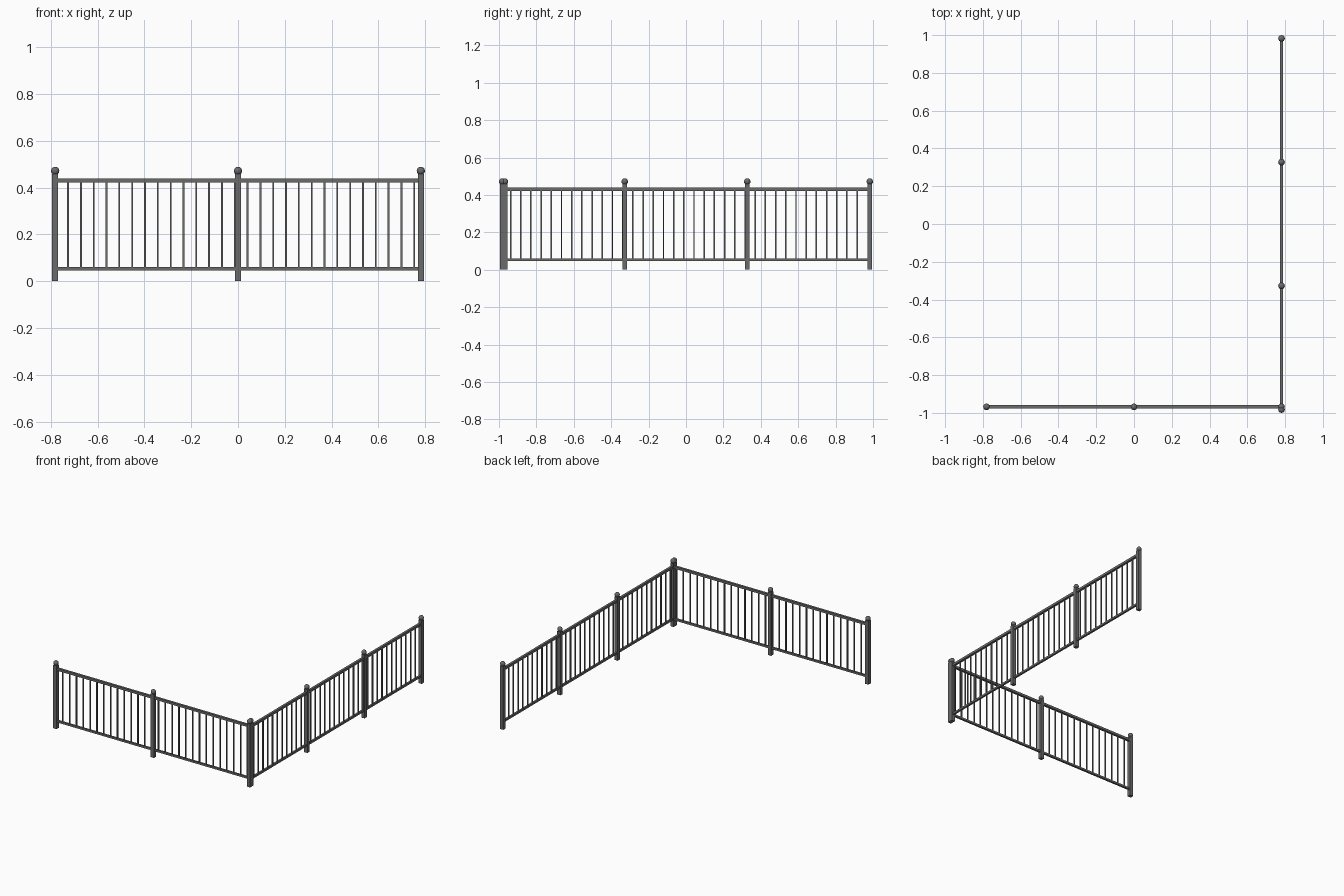
import bpy
import bmesh
import math
from mathutils import Matrix, Vector

if "Cube" in bpy.data.objects:
    bpy.data.objects.remove(bpy.data.objects["Cube"], do_unlink=True)

# Single painted-metal colour
metal = bpy.data.materials.new("dark_grey_metal")
metal.use_nodes = True
grey = (0.15, 0.147, 0.15, 1)
metal.diffuse_color = grey
metal.node_tree.nodes["Principled BSDF"].inputs["Base Color"].default_value = grey

POST_W, POST_TOP = 0.026, 0.458
BALL_R, BALL_Z = 0.0175, 0.4715
BAR_W = 0.0075
TOP_RAIL, BOTTOM_RAIL = (0.422, 0.439), (0.046, 0.06)


def add_box(bm, low, high):
    low, high = Vector(low), Vector(high)
    bmesh.ops.create_cube(bm, size=1, matrix=Matrix.Translation((low + high) / 2)
                          @ Matrix.Diagonal((*(high - low), 1)))


def finish(bm, name, to_world, smooth=False):
    bm.transform(to_world)
    mesh = bpy.data.meshes.new(name)
    bm.to_mesh(mesh)
    bm.free()
    mesh.materials.append(metal)
    for poly in mesh.polygons:
        poly.use_smooth = smooth
    obj = bpy.data.objects.new(name, mesh)
    bpy.context.scene.collection.objects.link(obj)


def fence_run(side, to_world, posts, first_bar, last_bar, bar_count):
    """A straight fence along local x; to_world places it."""
    # Posts, each with a ball finial
    for i, x in enumerate(posts):
        bm = bmesh.new()
        h = POST_W / 2
        add_box(bm, (x - h, -h, 0), (x + h, h, POST_TOP))
        finish(bm, f"{side}_post_{i + 1}", to_world)
        bm = bmesh.new()
        bmesh.ops.create_uvsphere(bm, u_segments=16, v_segments=10, radius=BALL_R,
                                  matrix=Matrix.Translation((x, 0, BALL_Z)))
        finish(bm, f"{side}_post_ball_{i + 1}", to_world, smooth=True)

    # Long rails
    for name, (z0, z1) in (("top_rail", TOP_RAIL), ("bottom_rail", BOTTOM_RAIL)):
        h = (z1 - z0) / 2
        bm = bmesh.new()
        add_box(bm, (posts[0], -h, z0), (posts[-1], h, z1))
        finish(bm, f"{side}_{name}", to_world)

    # Evenly spaced thin bars
    bm = bmesh.new()
    h = BAR_W / 2
    step = (last_bar - first_bar) / (bar_count - 1)
    for i in range(bar_count):
        x = first_bar + i * step
        add_box(bm, (x - h, -h, BOTTOM_RAIL[1] - h), (x + h, h, TOP_RAIL[0] + h))
    finish(bm, f"{side}_balusters", to_world)


# Front run along x, and left run along y, meeting at the corner
fence_run("front", Matrix.Translation((0, -0.968, 0)),
          (-0.781, 0, 0.781), -0.726, 0.753, 28)
fence_run("left", Matrix.Translation((0.781, 0, 0)) @ Matrix.Rotation(math.pi / 2, 4, "Z"),
          (-0.9825, -0.3275, 0.3275, 0.9825), -0.938, 0.915, 35)
